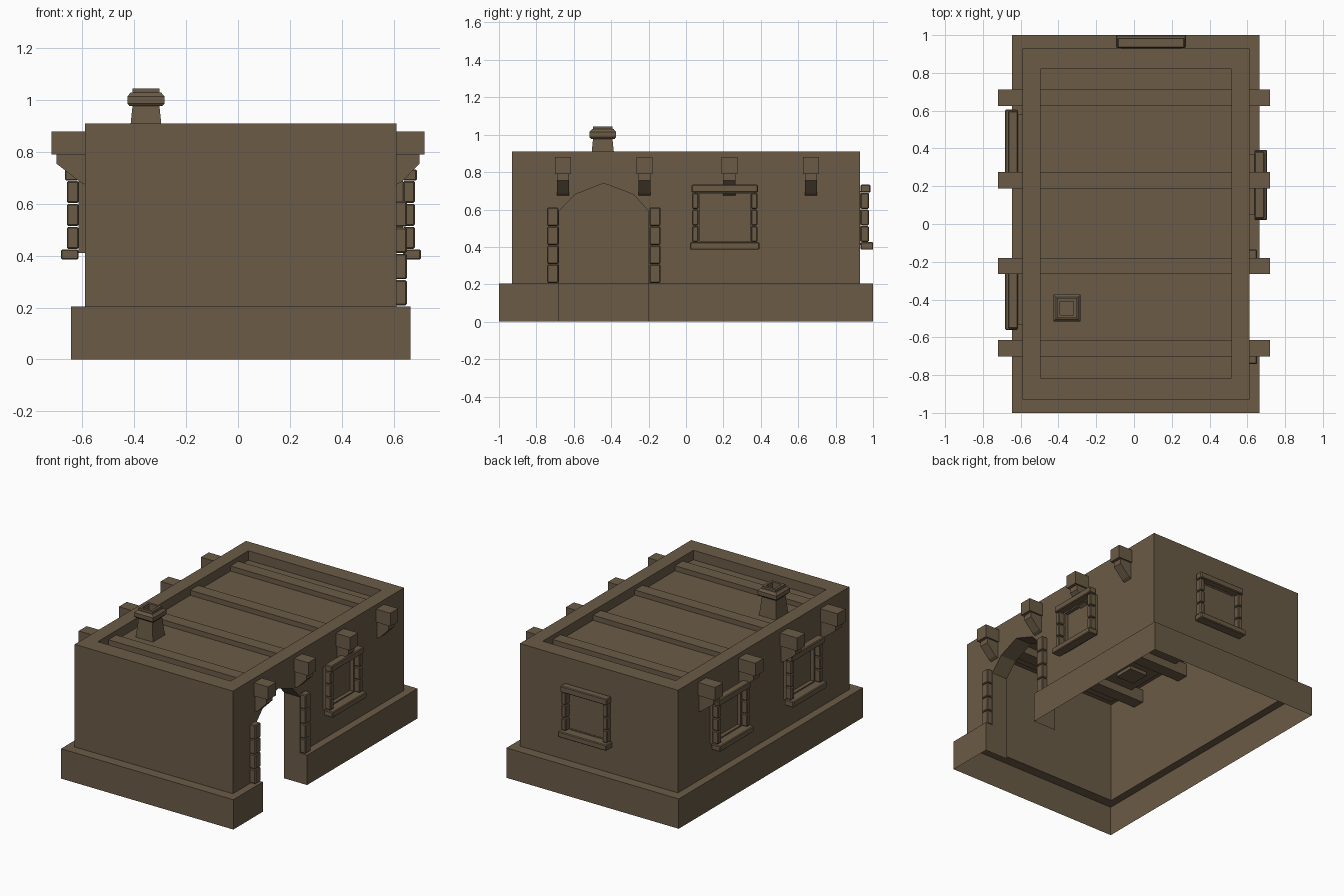
import bpy, bmesh, math
from mathutils import Matrix

if "Cube" in bpy.data.objects:
    bpy.data.objects.remove(bpy.data.objects["Cube"])

clay = bpy.data.materials.new("brown clay")
clay.diffuse_color = (0.145, 0.104, 0.061, 1)
clay.use_nodes = True
clay.node_tree.nodes["Principled BSDF"].inputs["Base Color"].default_value = clay.diffuse_color


def finish(bm, name, bevel=0):
    bmesh.ops.remove_doubles(bm, verts=bm.verts, dist=1e-5)
    bmesh.ops.recalc_face_normals(bm, faces=bm.faces)
    if bevel:
        bmesh.ops.bevel(bm, geom=bm.edges[:], offset=bevel, segments=1, affect='EDGES')
    me = bpy.data.meshes.new(name)
    bm.to_mesh(me)
    bm.free()
    me.materials.append(clay)
    ob = bpy.data.objects.new(name, me)
    bpy.context.collection.objects.link(ob)
    return ob


def box(name, x, y, z, bevel=0, matrix=Matrix()):
    bm = bmesh.new()
    size = (x[1] - x[0], y[1] - y[0], z[1] - z[0])
    mid = (sum(x) / 2, sum(y) / 2, sum(z) / 2)
    bmesh.ops.create_cube(bm, size=1, matrix=Matrix.Translation(mid) @ Matrix.Diagonal((*size, 1)))
    ob = finish(bm, name, bevel)
    ob.matrix_world = matrix
    return ob


def ring(bm, x, y, z):
    return [bm.verts.new((a, b, z)) for a, b in
            ((x[0], y[0]), (x[1], y[0]), (x[1], y[1]), (x[0], y[1]))]


def face(bm, pts):
    bm.faces.new([bm.verts.new(p) for p in pts])


# Building shell: plinth, ledge, walls, parapet and sunken roof
BASE_X, BASE_Y = (-0.645, 0.665), (-1, 1)
WALL_X, WALL_Y = (-0.59, 0.612), (-0.93, 0.93)
IN_X, IN_Y = (-0.495, 0.515), (-0.815, 0.82)
LEDGE, TOP, ROOF = 0.205, 0.91, 0.845
DOOR = (-0.68, -0.2)
ARCH = [(-0.68, LEDGE), (-0.68, 0.59), (-0.594, 0.68), (-0.44, 0.74),
        (-0.28, 0.68), (-0.2, 0.59), (-0.2, LEDGE)]

bm = bmesh.new()
levels = [(BASE_X, BASE_Y, 0), (BASE_X, BASE_Y, LEDGE), (WALL_X, WALL_Y, LEDGE),
          (WALL_X, WALL_Y, TOP), (IN_X, IN_Y, TOP), (IN_X, IN_Y, ROOF)]
rings = [ring(bm, *l) for l in levels]
for i, (a, b) in enumerate(zip(rings, rings[1:])):
    for k in range(4):
        if k == 1 and i < 3:      # doorway side is built separately
            continue
        n = (k + 1) % 4
        bm.faces.new((a[k], a[n], b[n], b[k]))
bm.faces.new(rings[-1])

# Doorway side: plinth and ledge halves, notched wall, jambs and arch soffit
bx, wx, jamb = BASE_X[1], WALL_X[1], 0.49
for end, wend, d in ((-1, WALL_Y[0], DOOR[0]), (1, WALL_Y[1], DOOR[1])):
    face(bm, [(bx, end, 0), (bx, d, 0), (bx, d, LEDGE), (bx, end, LEDGE)])
    face(bm, [(bx, end, LEDGE), (bx, d, LEDGE), (wx, d, LEDGE), (wx, wend, LEDGE)])
    face(bm, [(bx, d, 0), (bx, d, LEDGE), (wx, d, LEDGE), (jamb, d, LEDGE), (jamb, d, 0)])
face(bm, [(wx, WALL_Y[0], LEDGE)] + [(wx, y, z) for y, z in ARCH] +
     [(wx, WALL_Y[1], LEDGE), (wx, WALL_Y[1], TOP), (wx, WALL_Y[0], TOP)])
for (y0, z0), (y1, z1) in zip(ARCH, ARCH[1:]):
    face(bm, [(wx, y0, z0), (wx, y1, z1), (jamb, y1, z1), (jamb, y0, z0)])
finish(bm, "building_shell")


# Roof beams with a bracket under each end
def bracket(y, side):
    wall = WALL_X[1] if side > 0 else -WALL_X[0]
    prof = [(wall, 0.79), (0.70, 0.79), (0.70, 0.755), (wall + 0.02, 0.685), (wall, 0.675)]
    bm = bmesh.new()
    f = bm.faces.new([bm.verts.new((side * x, y - 0.033, z)) for x, z in prof])
    out = bmesh.ops.extrude_face_region(bm, geom=[f])["geom"]
    bmesh.ops.translate(bm, vec=(0, 0.066, 0),
                        verts=[v for v in out if isinstance(v, bmesh.types.BMVert)])
    finish(bm, "beam_bracket")


for y in (-0.658, -0.222, 0.232, 0.668):
    box("roof_beam", (-0.72, 0.72), (y - 0.043, y + 0.043), (0.79, 0.88))
    for side in (-1, 1):
        bracket(y, side)


# Window surrounds: local x along the wall, local -y outward
def window(matrix, push=0.0):
    def part(name, x, out, z, bevel=0.005):
        box(name, x, (-out[1] - push, -out[0] - push), z, bevel, matrix)
    for s in (-1, 1):
        part("window_backing", sorted((s * 0.135, s * 0.16)), (-push, 0.025), (0.41, 0.70), 0)
        for i in range(3):
            z = 0.425 + i * 0.0885
            part("window_side_stone", sorted((s * 0.14, s * 0.174)), (0.025, 0.07),
                 (z + 0.002, z + 0.0865))
    for z in ((0.41, 0.43), (0.685, 0.70)):
        part("window_backing", (-0.16, 0.16), (-push, 0.025), z, 0)
    part("window_lintel", (-0.177, 0.177), (0.025, 0.078), (0.69, 0.733))
    part("window_sill", (-0.185, 0.185), (0.025, 0.093), (0.385, 0.425))


def place(x, y, turn):
    return Matrix.Translation((x, y, 0)) @ Matrix.Rotation(math.radians(turn), 4, 'Z')


window(place(WALL_X[1], 0.207, 90))
for y in (0.42, -0.375):
    window(place(WALL_X[0], y, -90))
window(place(0.09, WALL_Y[1], 180), -0.022)

# Stacked stones beside the doorway
for y in ((-0.742, -0.682), (-0.196, -0.136)):
    for i in range(4):
        z = LEDGE + 0.003 + i * 0.1015
        box("door_stone", (WALL_X[1] - 0.01, 0.651), y, (z, z + 0.098), 0.005)

# Hollow chimney with a collar
bm = bmesh.new()
profile = [(0.04, 0.82), (0.068, 0.82), (0.052, 0.978), (0.064, 0.978), (0.072, 0.988),
           (0.072, 1.015), (0.058, 1.03), (0.052, 1.03), (0.052, 1.045), (0.036, 1.045),
           (0.036, 0.96)]
cx, cy = -0.355, -0.445
loops = [ring(bm, (cx - h, cx + h), (cy - h, cy + h), z) for h, z in profile]
for a, b in zip(loops, loops[1:]):
    for k in range(4):
        n = (k + 1) % 4
        bm.faces.new((a[k], a[n], b[n], b[k]))
bm.faces.new(loops[0])
bm.faces.new(loops[-1])
finish(bm, "chimney")
